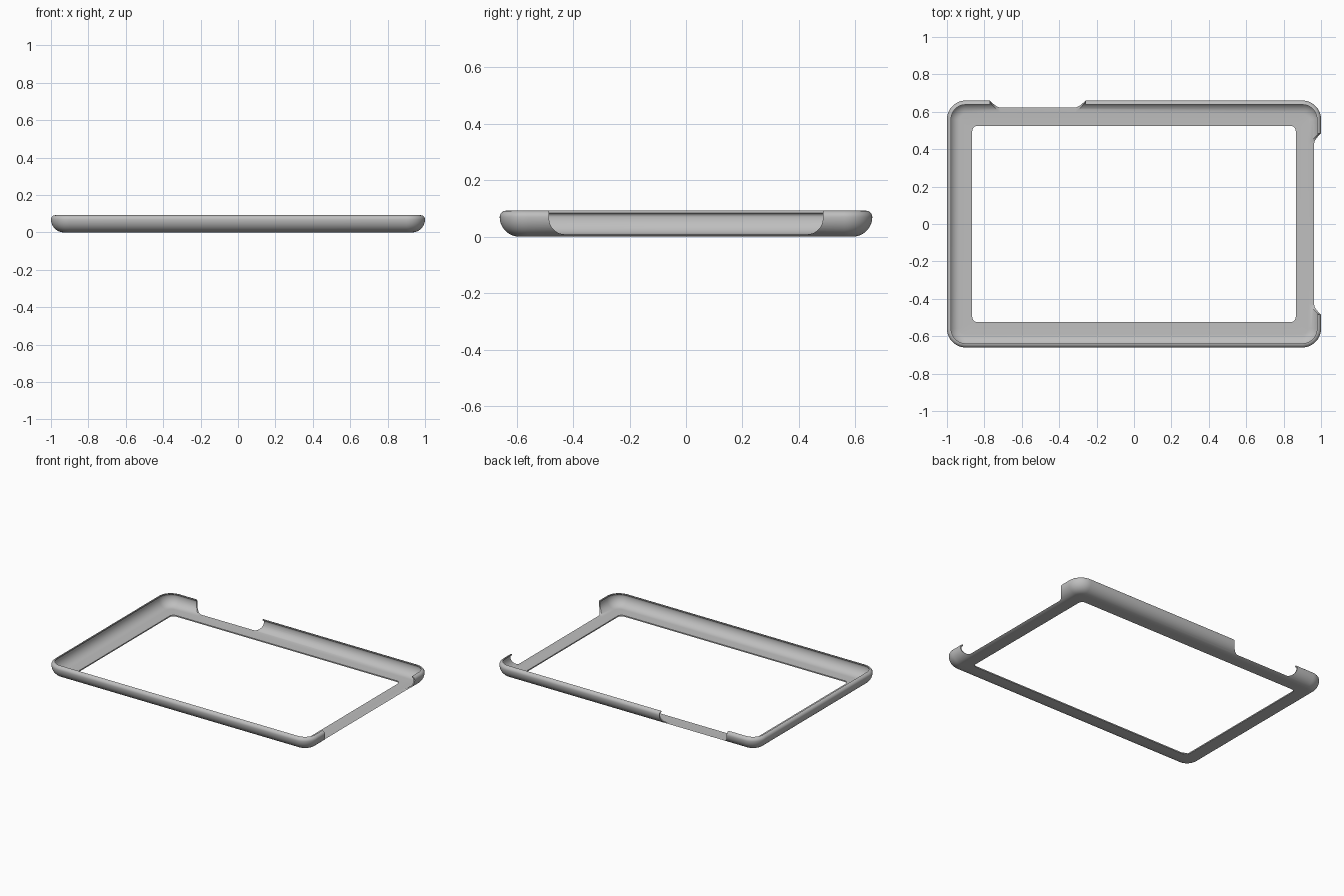
import bpy, bmesh, math

if "Cube" in bpy.data.objects:
    bpy.data.objects.remove(bpy.data.objects["Cube"])

HX, HY, H = 1.0, 0.66, 0.092    # half sizes and height
T = 0.008                       # shell thickness
R_LOW, R_LIP = 0.07, 0.022      # lower wall bend, upper lip curl
CORNER, STEPS = 0.1, 12

grey = bpy.data.materials.new("case grey")
grey.diffuse_color = (0.52, 0.52, 0.52, 1)
grey.use_nodes = True
grey.node_tree.nodes["Principled BSDF"].inputs["Base Color"].default_value = grey.diffuse_color


def arc(cx, cz, r, a0, a1, n):
    return [(cx + r * math.cos(math.radians(a0 + (a1 - a0) * i / n)),
             cz + r * math.sin(math.radians(a0 + (a1 - a0) * i / n))) for i in range(n + 1)]


def ring(inset):
    """Rounded rectangle at a given distance inside the outline."""
    r = max(CORNER - inset, 0.03)
    pts = []
    for k, (sx, sy) in enumerate([(1, 1), (-1, 1), (-1, -1), (1, -1)]):
        pts += arc(sx * (HX - inset - r), sy * (HY - inset - r), r, 90 * k, 90 * k + 90, STEPS)
    return pts


def new_object(name, bm):
    bmesh.ops.recalc_face_normals(bm, faces=bm.faces[:])
    mesh = bpy.data.meshes.new(name)
    bm.to_mesh(mesh)
    bm.free()
    ob = bpy.data.objects.new(name, mesh)
    bpy.context.collection.objects.link(ob)
    return ob


# Tray shell: closed wall section (inset, height) swept round the outline
section = [(0.135, 0)]
section += arc(R_LOW, R_LOW, R_LOW, 270, 180, 10)
section += arc(R_LIP, R_LOW, R_LIP, 180, 90, 6)[1:]
section += arc(R_LIP, R_LOW, R_LIP - T, 90, 180, 6)
section += arc(R_LOW, R_LOW, R_LOW - T, 180, 270, 10)[1:]
section += [(0.135, T)]

bm = bmesh.new()
loops = [[bm.verts.new((x, y, z)) for x, y in ring(d)] for d, z in section]
for i, a in enumerate(loops):
    b = loops[(i + 1) % len(loops)]
    for j in range(len(a)):
        k = (j + 1) % len(a)
        bm.faces.new((a[j], a[k], b[k], b[j]))
shell = new_object("tray_shell", bm)
shell.data.materials.append(grey)


def side_cutter(name, u0, u1, place):
    """Block with rounded lower corners, placed across one wall."""
    r, low, top = 0.056, T + 0.0004, 0.2
    outline = [(u0, top)] + arc(u0 + r, low + r, r, 180, 270, 8)
    outline += arc(u1 - r, low + r, r, 270, 360, 8) + [(u1, top)]
    bm = bmesh.new()
    ends = [[bm.verts.new(place(u, d, z)) for u, z in outline] for d in (-0.12, 0.1)]
    bm.faces.new(ends[0])
    bm.faces.new(ends[1])
    for j in range(len(outline)):
        k = (j + 1) % len(outline)
        bm.faces.new((ends[0][j], ends[0][k], ends[1][k], ends[1][j]))
    ob = new_object(name, bm)
    ob.hide_render = True
    return ob


# Openings in the right wall and the back wall
cutters = [
    side_cutter("right_opening_cutter", -0.485, 0.485, lambda u, d, z: (HX + d, u, z)),
    side_cutter("back_opening_cutter", -0.77, -0.26, lambda u, d, z: (u, HY + d, z)),
]
bpy.context.view_layer.objects.active = shell
shell.select_set(True)
for c in cutters:
    mod = shell.modifiers.new(c.name, 'BOOLEAN')
    mod.operation, mod.solver, mod.object = 'DIFFERENCE', 'EXACT', c
    bpy.ops.object.modifier_apply(modifier=mod.name)
    bpy.data.objects.remove(c)

bpy.ops.object.shade_smooth_by_angle(angle=math.radians(35))
